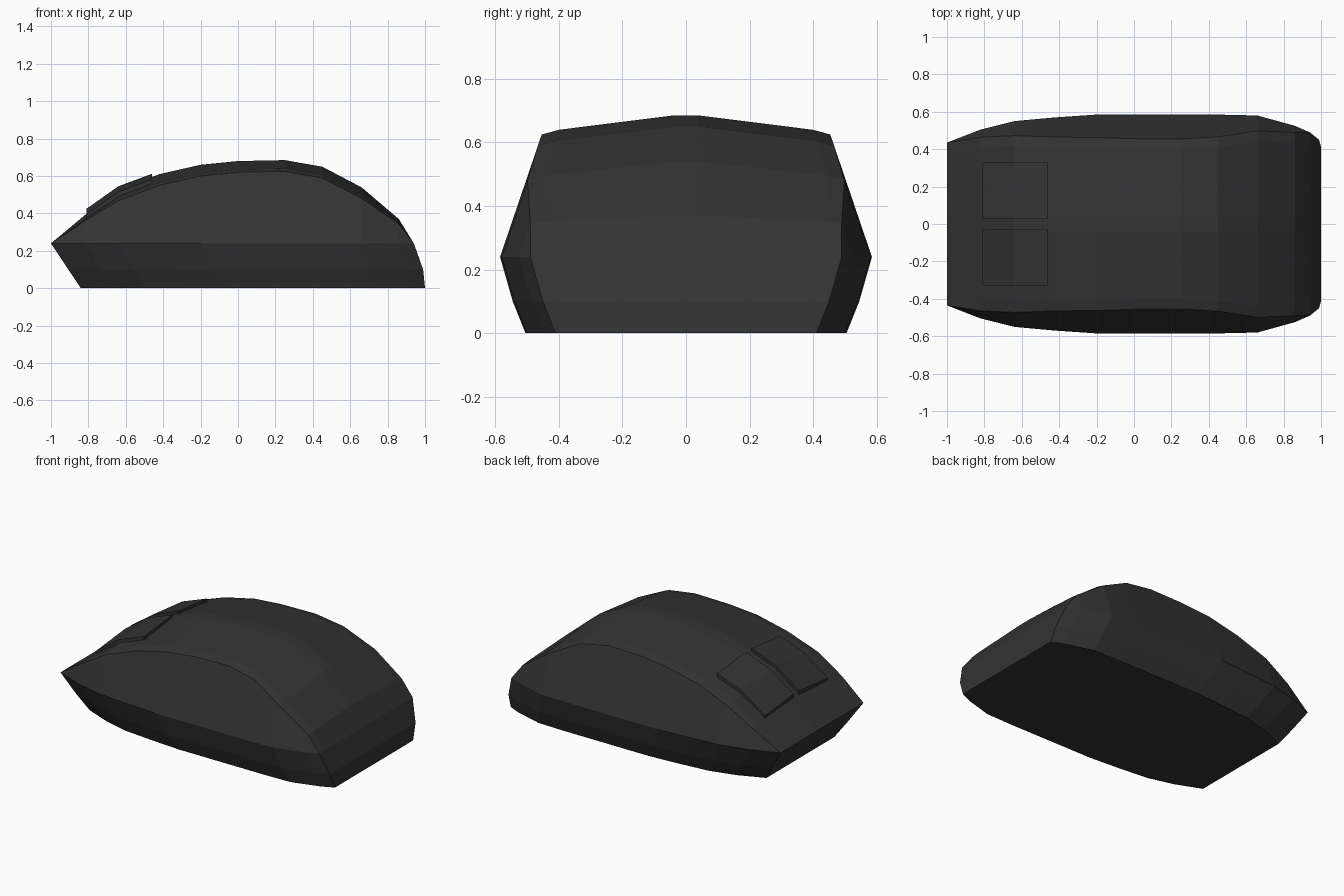
import bpy, bmesh

if "Cube" in bpy.data.objects:
    bpy.data.objects.remove(bpy.data.objects["Cube"])

# dark tinted glass
mat = bpy.data.materials.new("dark_glass")
mat.diffuse_color = (0.033, 0.033, 0.033, 0.8)
mat.use_nodes = True
mat.node_tree.nodes["Principled BSDF"].inputs["Base Color"].default_value = mat.diffuse_color


def loft(name, rings):
    """Skin a list of closed rings and cap both ends."""
    bm = bmesh.new()
    rows = [[bm.verts.new(p) for p in r] for r in rings]
    n = len(rows[0])
    for a, b in zip(rows, rows[1:]):
        for i in range(n):
            j = (i + 1) % n
            bm.faces.new((a[i], a[j], b[j], b[i]))
    for row in (rows[0], rows[-1]):
        # caps are laced across from left to right, level by level
        for i in range(n // 2 - 1):
            bm.faces.new((row[i], row[i + 1], row[n - 2 - i], row[n - 1 - i]))
    bmesh.ops.remove_doubles(bm, verts=bm.verts, dist=0.0005)
    bmesh.ops.recalc_face_normals(bm, faces=bm.faces)
    me = bpy.data.meshes.new(name)
    bm.to_mesh(me)
    bm.free()
    me.materials.append(mat)
    ob = bpy.data.objects.new(name, me)
    bpy.context.collection.objects.link(ob)
    return ob


WAIST = 0.24

# cabin stations: x, roof height, half width at the waist
stations = [(-1, .24, .435), (-.82, .39, .505), (-.64, .525, .55),
            (-.42, .61, .57), (-.2, .66, .585), (0, .68, .585),
            (.25, .685, .585), (.45, .65, .585), (.66, .54, .58),
            (.86, .37, .525), (.94, .24, .49)]


def cabin_ring(x, top, w):
    xb = -.84 + (x + 1) * 1.84 / 1.94           # raked sill
    xl = xb + (x - xb) * .42 + (.015 if x > .9 else 0)
    drop = .06 * min(1, (top - WAIST) / .3)     # roof crown
    edge = w - (top - drop - WAIST) * .34
    half = [(xb, w - .08, 0), (xl, w - .04, .1), (x, w, WAIST),
            (x, edge, top - drop), (x, edge - .055, top - drop * .75),
            (x, .04, top)]
    return half + [(px, -py, pz) for px, py, pz in reversed(half)]


loft("cabin_shell", [cabin_ring(*s) for s in stations])

# twin raised panels on the sloping front of the roof
panel_profile = [(-.81, .425), (-.64, .545), (-.46, .612)]
for side, label in ((1, "left"), (-1, "right")):
    loft("roof_panel_" + label,
         [[(x, side * .03, z - .045), (x, side * .03, z),
           (x, side * .33, z - .03), (x, side * .33, z - .075)]
          for x, z in panel_profile])
